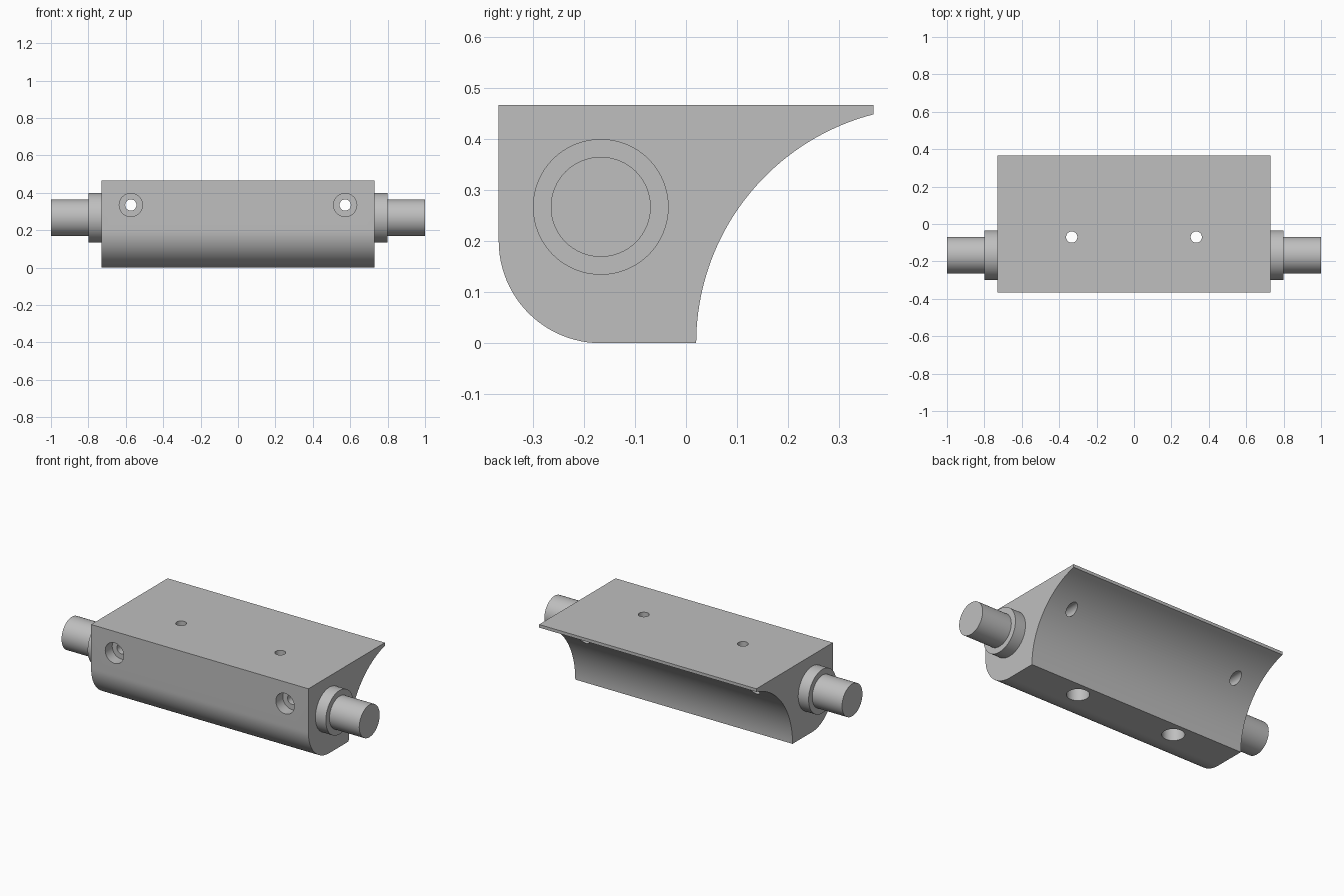
import bpy
import math
from mathutils import Matrix

if "Cube" in bpy.data.objects:
    bpy.data.objects.remove(bpy.data.objects["Cube"], do_unlink=True)

steel = bpy.data.materials.new("light grey steel")
steel.use_nodes = True
colour = (0.52, 0.52, 0.52, 1)
steel.diffuse_color = colour
steel.node_tree.nodes["Principled BSDF"].inputs["Base Color"].default_value = colour

HALF, TOP, FRONT, BACK = 0.73, 0.467, -0.367, 0.367
AXLE_Y, AXLE_Z = -0.167, 0.267


def arc(cy, cz, r, start, end, steps):
    """Points on a circular arc in the side profile."""
    angles = [start + (end - start) * i / steps for i in range(steps + 1)]
    return [(cy + r * math.cos(a), cz + r * math.sin(a)) for a in angles]


def lathe(name, axis, centre, steps, sides=64):
    """Stepped round solid: steps are (distance along axis, radius)."""
    verts, faces = [], []
    for d, r in steps:
        for i in range(sides):
            a = 2 * math.pi * i / sides
            verts.append((r * math.cos(a), r * math.sin(a), d))
    for k in range(len(steps) - 1):
        for i in range(sides):
            j = (i + 1) % sides
            low, high = k * sides, (k + 1) * sides
            faces.append((low + i, low + j, high + j, high + i))
    faces.append(tuple(reversed(range(sides))))
    faces.append(tuple(range(len(verts) - sides, len(verts))))
    turn = {"x": Matrix.Rotation(math.pi / 2, 4, "Y"),
            "y": Matrix.Rotation(-math.pi / 2, 4, "X"),
            "z": Matrix.Identity(4)}[axis]
    mesh = bpy.data.meshes.new(name)
    mesh.from_pydata(verts, [], faces)
    mesh.transform(Matrix.Translation(centre) @ turn)
    obj = bpy.data.objects.new(name, mesh)
    bpy.context.collection.objects.link(obj)
    return obj


def finish(obj):
    obj.data.materials.clear()
    obj.data.materials.append(steel)
    bpy.ops.object.select_all(action="DESELECT")
    obj.select_set(True)
    bpy.context.view_layer.objects.active = obj
    bpy.ops.object.shade_smooth_by_angle(angle=math.radians(30))


# Block: rounded lower front edge, hollow curved back
hollow_r = 0.463
profile = [(FRONT, TOP)]
profile += arc(-0.167, 0.2, 0.2, math.pi, 1.5 * math.pi, 24)
profile += arc(0.02 + hollow_r, 0, hollow_r, math.pi,
               math.pi - math.acos((0.02 + hollow_r - BACK) / hollow_r), 40)
profile += [(BACK, TOP)]
n = len(profile)
verts = [(x, y, z) for x in (-HALF, HALF) for y, z in profile]
faces = [tuple(reversed(range(n))), tuple(range(n, 2 * n))]
faces += [(i, (i + 1) % n, n + (i + 1) % n, n + i) for i in range(n)]
mesh = bpy.data.meshes.new("block")
mesh.from_pydata(verts, [], faces)
block = bpy.data.objects.new("block", mesh)
bpy.context.collection.objects.link(block)

# Stepped bolt holes: front to back, and bottom to top
cutters = []
for side in (-1, 1):
    cutters.append(lathe("front_hole_cutter", "y", (side * 0.573, FRONT, 0.335),
                         [(-0.1, 0.062), (0.067, 0.062), (0.067, 0.03), (1, 0.03)]))
    cutters.append(lathe("bottom_hole_cutter", "z", (side * 0.333, -0.07, 0),
                         [(-0.1, 0.062), (0.27, 0.062), (0.27, 0.03), (0.6, 0.03)]))
bpy.context.view_layer.objects.active = block
for cutter in cutters:
    cutter.hide_render = True
    mod = block.modifiers.new("hole", "BOOLEAN")
    mod.operation = "DIFFERENCE"
    mod.solver = "EXACT"
    mod.object = cutter
    bpy.ops.object.modifier_apply(modifier=mod.name)
    bpy.data.objects.remove(cutter, do_unlink=True)
finish(block)

# Axle stubs with a shoulder against the block, one at each end
for name, side in (("left_axle", 1), ("right_axle", -1)):
    axle = lathe(name, "x", (0, AXLE_Y, AXLE_Z),
                 [(HALF, 0.133), (0.8, 0.133), (0.8, 0.098), (1, 0.098)])
    if side < 0:
        axle.data.transform(Matrix.Scale(-1, 4, (1, 0, 0)))
        axle.data.flip_normals()
    finish(axle)
